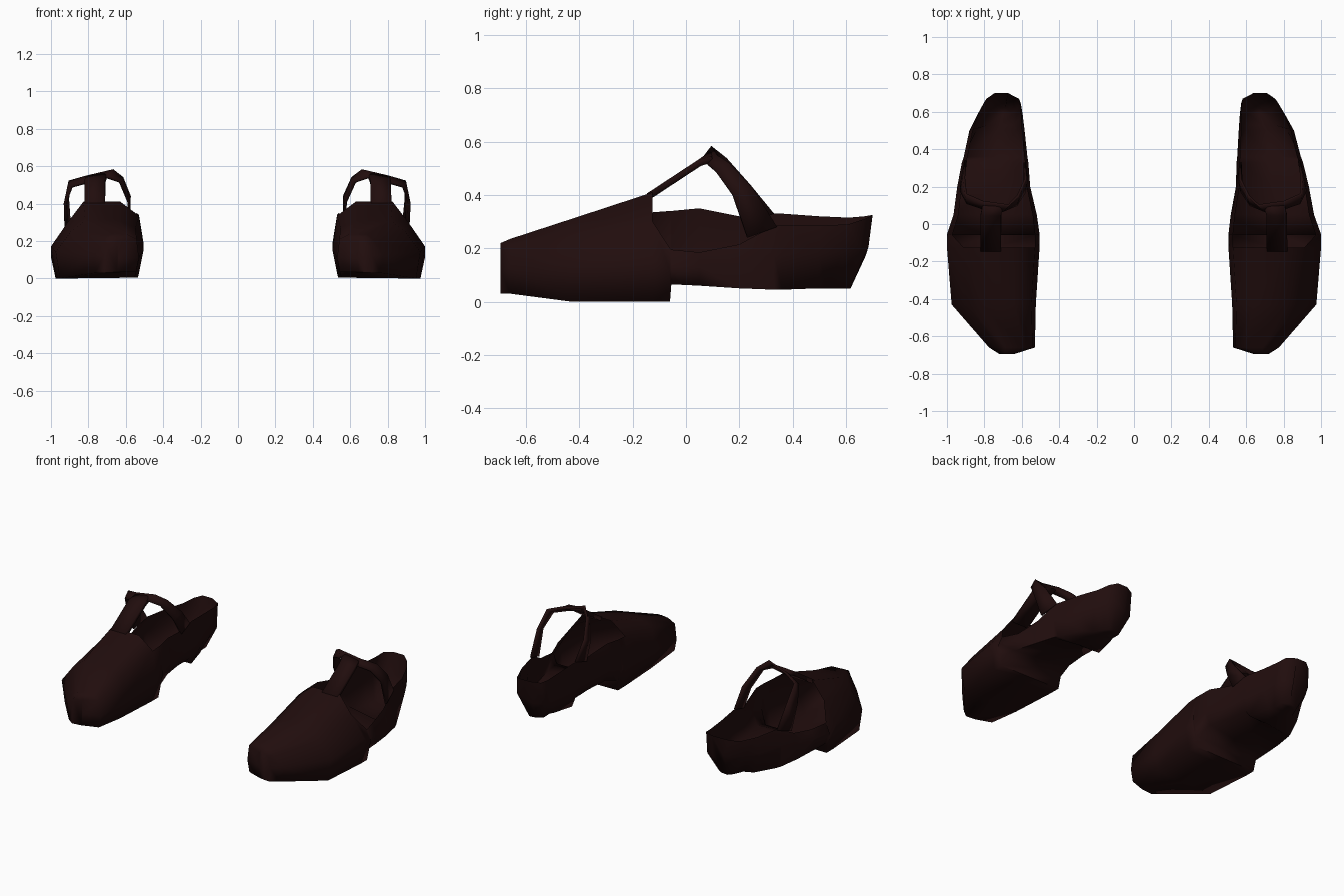
import bpy
import bmesh
import math

cube = bpy.data.objects.get("Cube")
if cube:
    bpy.data.objects.remove(cube, do_unlink=True)

leather = bpy.data.materials.new("dark brown leather")
leather.use_nodes = True
brown = (0.015, 0.004, 0.004, 1.0)
leather.diffuse_color = brown
leather.node_tree.nodes["Principled BSDF"].inputs["Base Color"].default_value = brown

# Shoe stations: y, outer x, inner x, sole z, outer rim z, inner rim z, crown z
STATIONS = [
    (-.695, .72, .64, .03, .19, .2, .22),
    (-.66, .775, .53, .03, .2, .21, .235),
    (-.43, .975, .525, 0, .25, .27, .31),
    (-.125, 1, .505, 0, .3, .335, .41),
    (-.06, 1, .505, 0, .2, .34, 0),
    (-.055, 1, .505, .065, .195, .34, 0),
    (.05, .965, .52, .06, .185, .35, 0),
    (.2, .945, .555, .05, .215, .32, 0),
    (.33, .92, .565, .045, .285, .33, 0),
    (.36, .91, .57, .045, .285, .33, 0),
    (.5, .88, .585, .05, .285, .32, 0),
    (.61, .835, .595, .05, .29, .315, 0),
    (.67, .8, .605, .05, .31, .32, 0),
    (.7, .75, .67, .05, .325, .325, 0),
]
THROAT = 3  # the vamp is closed up to this station

# Ankle strap: front edge and back edge at each step, outer side to inner side
ANKLE = [
    ((.92, .23, .24), (.9, .34, .28)),
    ((.925, .175, .4), (.91, .25, .425)),
    ((.89, .11, .49), (.9, .16, .52)),
    ((.8, .08, .515), (.81, .12, .545)),
    ((.7, .07, .54), (.67, .1, .58)),
    ((.63, .1, .515), (.62, .15, .54)),
    ((.585, .17, .41), (.58, .24, .44)),
    ((.575, .23, .3), (.585, .33, .33)),
]
# Centre strap from the vamp up to the ankle strap
CENTRE = [
    ((.82, -.14, .395), (.71, -.14, .395)),
    ((.82, .05, .52), (.71, .05, .52)),
    ((.81, .1, .535), (.7, .1, .555)),
]


def place(point, side):
    """Puts a point on the chosen foot; the +x shoe toes out a little."""
    x, y, z = point
    if side > 0:
        x -= .05 * max(0, y)
    return (side * x, y, z)


def finish(name, bm, thickness=0):
    bmesh.ops.delete(bm, geom=[v for v in bm.verts if not v.link_faces], context="VERTS")
    bmesh.ops.recalc_face_normals(bm, faces=bm.faces[:])
    mesh = bpy.data.meshes.new(name)
    bm.to_mesh(mesh)
    bm.free()
    mesh.materials.append(leather)
    obj = bpy.data.objects.new(name, mesh)
    bpy.context.collection.objects.link(obj)
    if thickness:
        solid = obj.modifiers.new("thickness", "SOLIDIFY")
        solid.thickness = thickness
        solid.offset = 0
    bpy.ops.object.select_all(action="DESELECT")
    obj.select_set(True)
    bpy.context.view_layer.objects.active = obj
    bpy.ops.object.shade_smooth_by_angle(angle=math.radians(85))


def section(index):
    """Cross-section from the outer crown, round under the sole, to the inner crown."""
    y, outer, inner, sole, rim_out, rim_in, crown = STATIONS[index]
    shoulder = .82 if index <= THROAT else .94
    taper = max(0, min(y, .6) - .36)      # the heel narrows towards its back
    outset = (.95 if y < 0 else 1) - .9 * taper
    inset = .06 + .6 * taper
    arch = .05 if 0 < y < .35 else .005   # raised instep before the heel
    profile = [
        (.65, crown),
        (shoulder, rim_out),
        (1, sole + .57 * (rim_out - sole)),
        (outset, sole),
        (.5, sole + .4 * arch),
        (inset, sole + arch),
        (0, sole + .45 * (rim_in - sole)),
        (.05, rim_in),
        (.25, crown),
    ]
    lean = 1.1 if y > .55 else 0
    return [(inner + (outer - inner) * f, y - lean * (.325 - z) ** 2, z)
            for f, z in profile]


def build_body(name, side):
    bm = bmesh.new()
    rings = [[bm.verts.new(place(p, side)) for p in section(i)]
             for i in range(len(STATIONS))]
    for i, (a, b) in enumerate(zip(rings, rings[1:])):
        closed = i < THROAT
        columns = range(len(a)) if closed else range(1, len(a) - 2)
        for k in columns:
            n = (k + 1) % len(a)
            bm.faces.new((a[k], a[n], b[n], b[k]))
    bm.faces.new(rings[0])          # toe cap
    bm.faces.new(rings[-1][1:-1])   # heel back
    finish(name, bm)


def build_strap(name, pairs, side, thickness):
    bm = bmesh.new()
    rows = [[bm.verts.new(place(p, side)) for p in pair] for pair in pairs]
    for a, b in zip(rows, rows[1:]):
        bm.faces.new((a[0], a[1], b[1], b[0]))
    finish(name, bm, thickness)


for side, foot in ((1, "left"), (-1, "right")):
    build_body(foot + "_shoe_body", side)
    build_strap(foot + "_ankle_strap", ANKLE, side, .014)
    build_strap(foot + "_centre_strap", CENTRE, side, .025)
